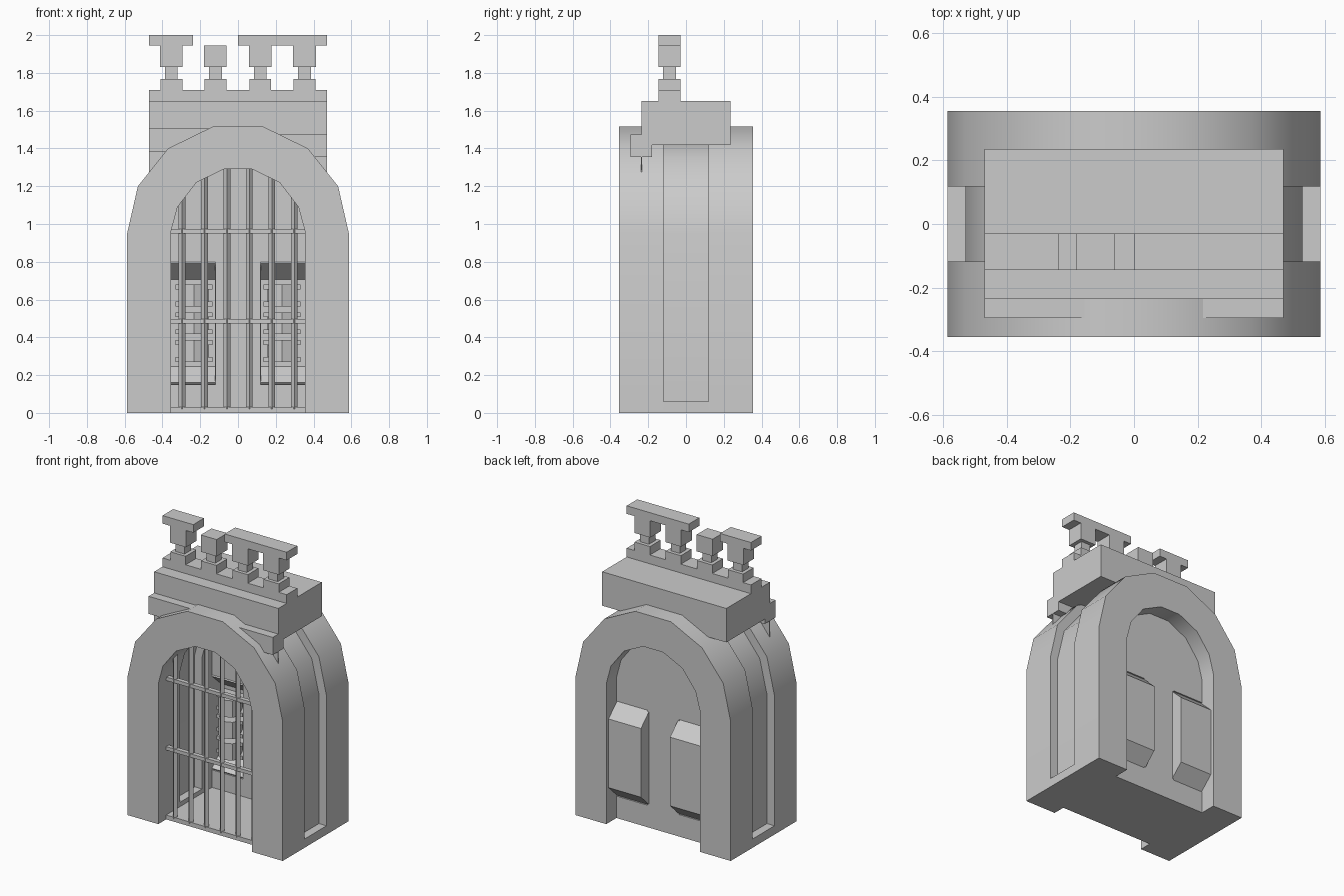
import bpy, bmesh, math
from mathutils import Vector

if "Cube" in bpy.data.objects:
    bpy.data.objects.remove(bpy.data.objects["Cube"], do_unlink=True)

GREY = (0.6, 0.6, 0.6, 1)
stone = bpy.data.materials.new("grey stone")
stone.use_nodes = True
stone.diffuse_color = GREY
stone.node_tree.nodes["Principled BSDF"].inputs["Base Color"].default_value = GREY


def finish(name, bm, smooth=False):
    bmesh.ops.recalc_face_normals(bm, faces=bm.faces)
    mesh = bpy.data.meshes.new(name)
    bm.to_mesh(mesh)
    bm.free()
    mesh.materials.append(stone)
    obj = bpy.data.objects.new(name, mesh)
    bpy.context.collection.objects.link(obj)
    if smooth:
        bpy.ops.object.select_all(action="DESELECT")
        obj.select_set(True)
        bpy.context.view_layer.objects.active = obj
        bpy.ops.object.shade_smooth_by_angle(angle=math.radians(32))
    return obj


def prism(name, points, shift, smooth=False):
    """Extrude a closed outline of 3D points along a vector."""
    bm = bmesh.new()
    face = bm.faces.new([bm.verts.new(p) for p in points])
    ext = bmesh.ops.extrude_face_region(bm, geom=[face])
    verts = [v for v in ext["geom"] if isinstance(v, bmesh.types.BMVert)]
    bmesh.ops.translate(bm, verts=verts, vec=Vector(shift))
    return finish(name, bm, smooth)


def box(name, x, y, z):
    return prism(name, [(x[0], y[0], z[0]), (x[1], y[0], z[0]),
                        (x[1], y[1], z[0]), (x[0], y[1], z[0])], (0, 0, z[1] - z[0]))


def column(name, x, y, z, radius, sides):
    ring = [2 * math.pi * i / sides - math.pi / 2 for i in range(sides)]
    return prism(name, [(x + radius * math.cos(a), y + radius * math.sin(a), z[0])
                        for a in ring], (0, 0, z[1] - z[0]))


def arch(name, outer, inner, y, base):
    """Solid arch from two right-hand half profiles."""
    def full(half):
        right = [(half[0][0], base)] + half
        return right + [(-px, pz) for px, pz in reversed(right)]
    outline = full(outer) + full(inner)[::-1]
    prism(name, [(px, y[0], pz) for px, pz in outline], (0, y[1] - y[0], 0), True)


# Arch body: two full arches with a thinner, grooved ring between them
OUTER = [(0.587, 0.95), (0.53, 1.2), (0.37, 1.4), (0.135, 1.515)]
INNER = [(0.355, 0.96), (0.32, 1.09), (0.22, 1.22), (0.075, 1.29)]
OUTER_GROOVE = [(0.53, 0.945), (0.475, 1.175), (0.335, 1.35), (0.12, 1.455)]
INNER_GROOVE = [(0.41, 0.965), (0.37, 1.115), (0.255, 1.265), (0.09, 1.345)]
arch("front_arch", OUTER, INNER, (-0.355, -0.118), 0)
arch("back_arch", OUTER, INNER, (0.118, 0.355), 0)
arch("grooved_ring", OUTER_GROOVE, INNER_GROOVE, (-0.118, 0.118), 0.03)
for side, s in (("left", 1), ("right", -1)):
    box(side + "_groove_foot", sorted((0.355 * s, 0.587 * s)), (-0.118, 0.118), (0, 0.06))

# Floor and back wall with two niche openings
box("floor", (-0.355, 0.355), (-0.27, 0.245), (0, 0.03))
WALL = (0.225, 0.245)
box("back_wall_lower", (-0.38, 0.38), WALL, (0.02, 0.15))
box("back_wall_middle", (-0.12, 0.12), WALL, (0.15, 0.8))
box("back_wall_upper", (-0.38, 0.38), WALL, (0.8, 1.3))

for side, s in (("left", 1), ("right", -1)):
    # Niche shell bulging out of the back
    outside = [(0.235, 0.15), (0.33, 0.24), (0.33, 0.71), (0.235, 0.8)]
    lining = [(0.225, 0.79), (0.32, 0.705), (0.32, 0.245), (0.225, 0.16)]
    prism(side + "_niche_shell", [(0.12 * s, y, z) for y, z in outside + lining],
          (0.24 * s, 0, 0))
    prism(side + "_niche_cheek", [(0.11 * s, y, z) for y, z in outside], (0.012 * s, 0, 0))
    # Stacked faceted blocks with thin lips
    for i in range(3):
        z = 0.27 + 0.147 * i
        column(f"{side}_niche_block_{i}", 0.232 * s, 0.25, (z, z + 0.115), 0.075, 8)
        for k, h in (("lower", z), ("upper", z + 0.09)):
            box(f"{side}_{k}_lip_{i}", (0.232 * s - 0.098, 0.232 * s + 0.098),
                (0.24, 0.325), (h, h + 0.025))
    # Thin skirt under the cornice ends
    box(side + "_cornice_skirt", sorted((0.3 * s, 0.47 * s)), (-0.237, -0.233), (1.25, 1.45))

# Barred gate
for i in range(6):
    column(f"gate_bar_{i}", -0.297 + 0.119 * i, -0.255, (0.02, 1.32), 0.018, 4)
for name, z in (("lower_rail", 0.486), ("upper_rail", 0.962)):
    box(name, (-0.36, 0.36), (-0.27, -0.24), (z - 0.012, z + 0.012))

# Cap block, broken front cornice and parapet base
box("cap_block", (-0.47, 0.47), (-0.235, 0.235), (1.418, 1.65))
box("right_cornice", (-0.47, -0.1), (-0.295, -0.18), (1.385, 1.505))
box("left_cornice", (0.15, 0.47), (-0.295, -0.18), (1.355, 1.475))
CREST = (-0.145, -0.03)
box("parapet_base", (-0.47, 0.47), CREST, (1.65, 1.71))

# Balusters and the remains of the top rail
for i, x in enumerate((-0.353, -0.12, 0.118, 0.352)):
    box(f"baluster_foot_{i}", (x - 0.058, x + 0.058), CREST, (1.71, 1.768))
    box(f"baluster_neck_{i}", (x - 0.034, x + 0.034), (-0.122, -0.054), (1.768, 1.83))
    box(f"baluster_head_{i}", (x - 0.06, x + 0.06), CREST, (1.83, 1.945))
box("right_top_rail", (-0.47, -0.237), CREST, (1.945, 2.0))
box("left_top_rail", (0, 0.47), CREST, (1.945, 2.0))
